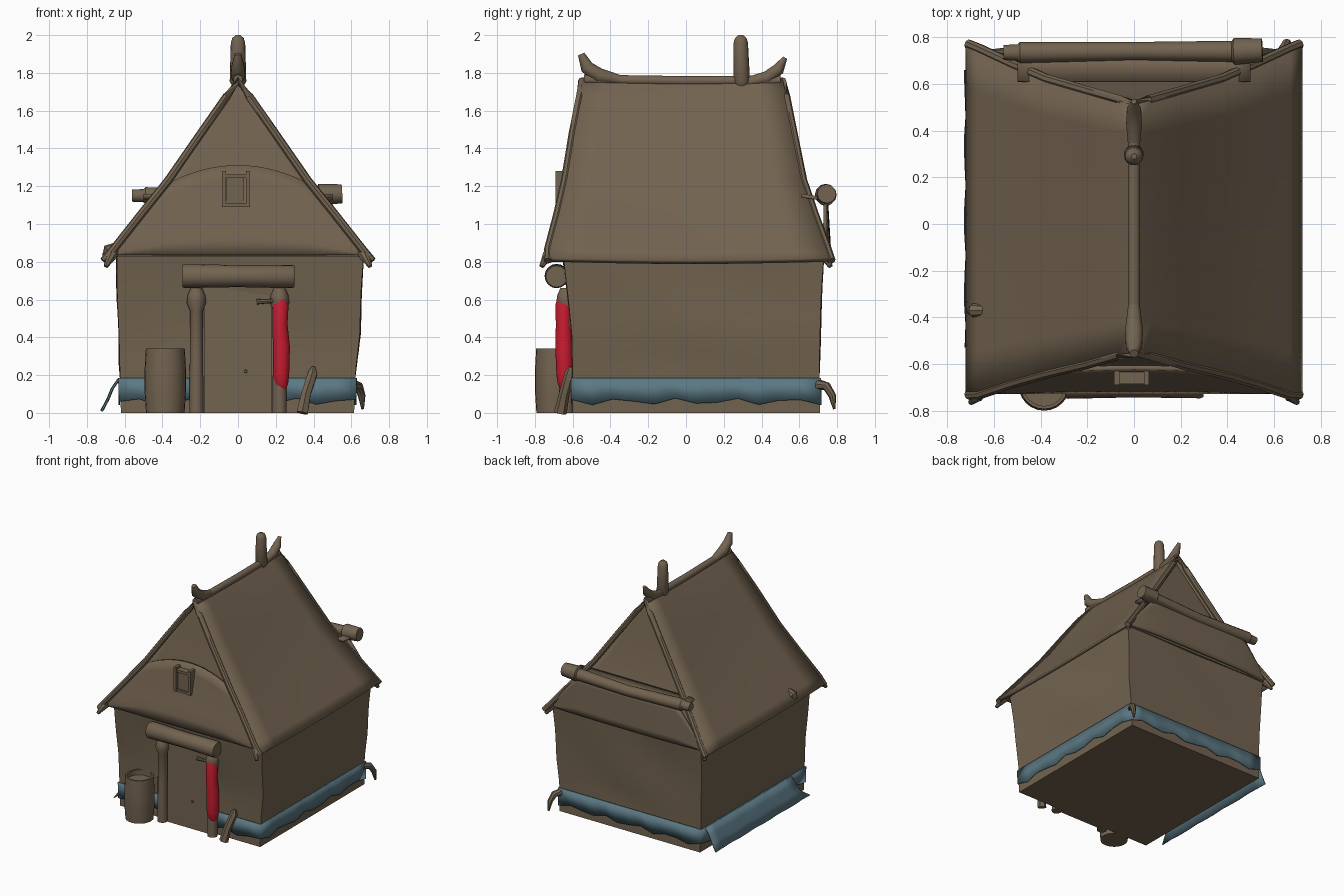
import bpy, bmesh, math
from mathutils import Vector

if "Cube" in bpy.data.objects:
    bpy.data.objects.remove(bpy.data.objects["Cube"])


def material(name, rgb):
    m = bpy.data.materials.new(name)
    m.use_nodes = True
    m.diffuse_color = (*rgb, 1)
    m.node_tree.nodes["Principled BSDF"].inputs["Base Color"].default_value = (*rgb, 1)
    return m


BROWN = material("weathered brown", (0.17, 0.125, 0.08))
BLUE = material("faded blue", (0.105, 0.19, 0.23))
RED = material("red cloth", (0.58, 0.012, 0.03))


def finish(name, bm, mat, thick=0, angle=40):
    bmesh.ops.recalc_face_normals(bm, faces=bm.faces)
    me = bpy.data.meshes.new(name)
    bm.to_mesh(me)
    bm.free()
    me.materials.append(mat)
    ob = bpy.data.objects.new(name, me)
    bpy.context.collection.objects.link(ob)
    if thick:
        mod = ob.modifiers.new("thickness", 'SOLIDIFY')
        mod.thickness = thick
        mod.offset = 0
    bpy.ops.object.select_all(action='DESELECT')
    ob.select_set(True)
    bpy.context.view_layer.objects.active = ob
    bpy.ops.object.shade_smooth_by_angle(angle=math.radians(angle))
    return ob


def skin(name, rows, mat, closed=False, caps=False, thick=0):
    """Surface through rows of points; closed joins each row into a ring."""
    bm = bmesh.new()
    vs = [[bm.verts.new(p) for p in row] for row in rows]
    n = len(vs[0])
    for a, b in zip(vs, vs[1:]):
        for i in range(n if closed else n - 1):
            j = (i + 1) % n
            bm.faces.new((a[i], a[j], b[j], b[i]))
    if caps:
        bm.faces.new(vs[0])
        bm.faces.new(vs[-1])
    return finish(name, bm, mat, thick)


def tube(name, pts, radii, mat=BROWN, sides=10):
    """Round limb along a path with a radius at each point."""
    pts = [Vector(p) for p in pts]
    rows = []
    for i, p in enumerate(pts):
        d = (pts[min(i + 1, len(pts) - 1)] - pts[max(i - 1, 0)]).normalized()
        u = d.cross(Vector((1, 0, 0)) if abs(d.x) < 0.8 else Vector((0, 1, 0))).normalized()
        v = d.cross(u)
        angles = [math.tau * k / sides for k in range(sides)]
        rows.append([p + radii[i] * (u * math.cos(a) + v * math.sin(a)) for a in angles])
    return skin(name, rows, mat, closed=True, caps=True)


def box(name, lo, hi, mat=BROWN):
    bm = bmesh.new()
    bmesh.ops.create_cube(bm, size=1)
    for v in bm.verts:
        v.co = [(a + b) / 2 + c * (b - a) for a, b, c in zip(lo, hi, v.co)]
    return finish(name, bm, mat)


def lerp(table, t, col, key=0):
    table = sorted(table, key=lambda r: r[key])
    t = max(table[0][key], min(table[-1][key], t))
    for a, b in zip(table, table[1:]):
        if t <= b[key]:
            f = (t - a[key]) / (b[key] - a[key])
            return a[col] + f * (b[col] - a[col])


# Roof section: half width, height, front y, back y
ROOF = [(0.71, 0.81, -0.73, 0.77), (0.66, 0.87, -0.73, 0.75), (0.51, 1.06, -0.68, 0.68),
        (0.37, 1.235, -0.64, 0.62), (0.20, 1.48, -0.60, 0.57), (0.06, 1.68, -0.56, 0.53),
        (0.0, 1.76, -0.55, 0.51)]
section = [(-x, z, f, b) for x, z, f, b in ROOF] + ROOF[-2::-1]
skin("thatched_roof", [[(x, f + (b - f) * t / 8, z - 0.012 * math.sin(math.pi * t / 8))
                        for t in range(9)] for x, z, f, b in section], BROWN, thick=0.03)
for side, col in (("front", 2), ("back", 3)):
    tube(side + "_roof_edge", [(r[0], r[col], r[1] - 0.005) for r in section],
         [0.022] * len(section), sides=8)
    s = -1 if col == 2 else 1
    for sx in (-1, 1):
        tube(side + "_eave_tip", [(0.64 * sx, 0.68 * s, 0.87), (0.67 * sx, 0.735 * s, 0.83),
                                  (0.70 * sx, 0.765 * s, 0.775)], [0.03, 0.028, 0.012], sides=8)

# Ridge pole, upturned ridge ends and smoke pipe
tube("ridge_pole", [(0, -0.54, 1.765), (0, 0, 1.757), (0, 0.5, 1.76)], [0.026] * 3)
tube("front_ridge_horn", [(0, -0.34, 1.76), (0, -0.46, 1.785), (0, -0.525, 1.83), (0, -0.555, 1.90)],
     [0.025, 0.04, 0.036, 0.018])
tube("back_ridge_horn", [(0, 0.32, 1.75), (0, 0.43, 1.775), (0, 0.49, 1.82), (0, 0.525, 1.88)],
     [0.025, 0.035, 0.032, 0.012])
tube("smoke_pipe", [(0, 0.295, 1.73), (0, 0.295, 1.755), (0, 0.29, 1.96), (0, 0.29, 1.985),
                    (0, 0.29, 2.0)], [0.03, 0.044, 0.038, 0.03, 0.012], sides=16)

# Walls, slightly uneven: height, left x, right x, front y, back y
LEVELS = [(0, -0.62, 0.615, -0.60, 0.71), (0.2, -0.625, 0.62, -0.60, 0.705), (0.42, -0.63, 0.645, -0.605, 0.71),
          (0.62, -0.64, 0.65, -0.625, 0.715), (0.83, -0.64, 0.665, -0.65, 0.73)]


def outline(z, grow=0, n=12):
    l, r, f, b = [lerp(LEVELS, z, c) for c in range(1, 5)]
    l, r, f, b = l - grow, r + grow, f - grow, b + grow
    corners = [(l, f), (r, f), (r, b), (l, b)]
    ring = []
    for (ax, ay), (bx, by) in zip(corners, corners[1:] + corners[:1]):
        for i in range(n):
            t = i / n
            wave = 0.006 * math.sin(math.pi * t) * math.sin(9 * z + 7 * t) if z > 0.2 else 0
            ring.append((ax + (bx - ax) * t + (wave if ax == bx else 0),
                         ay + (by - ay) * t + (wave if ay == by else 0), z))
    return ring


skin("walls", [outline(0.83 * k / 10) for k in range(11)], BROWN, closed=True, caps=True)
box("eave_board", (-0.66, -0.71, 0.825), (0.67, 0.74, 0.845))

# Painted base band with a ragged lower edge, left open behind the doorway
top, low = outline(0.185, 0.006), outline(0.06, 0.006)
low = [(x, y, 0.06 + 0.018 * math.sin(i * 2.3)) for i, (x, y, z) in enumerate(low)]
order = list(range(8, len(top))) + list(range(5))
skin("blue_base_band", [[top[i] for i in order], [low[i] for i in order]], BLUE, thick=0.008)

# Loose flared panel on the right side
flap = []
for x, z, start in ((-0.63, 0.18, -0.42), (-0.665, 0.13, -0.43), (-0.69, 0.07, -0.45), (-0.722, 0.01, -0.53)):
    flap.append([(x + 0.004 * math.sin(k * 2), start + (0.66 - start) * k / 12, z) for k in range(13)])
skin("flared_side_panel", flap, BLUE, thick=0.009)

# Gable ends: recessed triangle plus a lower hood with an arched top
for side, col, s in (("front", 2, -1), ("back", 3, 1)):
    skin(side + "_gable", [[(r[0] * k / 6, r[col] - s * 0.045, r[1] - 0.01) for k in range(-6, 7)]
                           for r in ROOF[1:]], BROWN, thick=0.01)
    rows = []
    for k in range(7):
        row = []
        for i in range(-14, 15):
            x = 0.67 * i / 14
            arch = 1.31 - 0.7 * x * x if s < 0 else 1.13
            z = 0.835 + (max(0.84, min(arch, lerp(ROOF, abs(x), 1) - 0.015)) - 0.835) * k / 6
            y = lerp(ROOF, z, 2, key=1) + 0.012 if s < 0 else 0.76 - 0.06 * (z - 0.83)
            if s > 0:
                y -= 0.03 * (abs(x) / 0.67) ** 4
            row.append((x, y, z))
        rows.append(row)
    skin(side + "_gable_hood", rows, BROWN, thick=0.02)
skin("back_hood_ledge", [[(0.5 * i / 6, y, z) for i in range(-6, 7)]
                         for y, z in ((0.745, 1.13), (0.61, 1.15))], BROWN, thick=0.02)
tube("back_beam", [(-0.56, 0.735, 1.15), (-0.5, 0.735, 1.15), (-0.49, 0.735, 1.15), (0, 0.74, 1.135),
                   (0.42, 0.74, 1.15), (0.43, 0.74, 1.155), (0.55, 0.745, 1.16)],
     [0.032, 0.035, 0.045, 0.04, 0.045, 0.058, 0.05], sides=12)

# Small gable window frame
for x in (-0.085, 0.042):
    box("window_post", (x, -0.69, 1.09), (x + 0.022, -0.62, 1.28))
for z in (1.09, 1.245):
    box("window_rail", (-0.08, -0.685, z), (0.06, -0.62, z + 0.018))
box("window_shutter", (-0.06, -0.672, 1.10), (0.03, -0.62, 1.25))

# Doorway
box("door", (-0.18, -0.628, 0), (0.18, -0.59, 0.67))
tube("door_knob", [(0.04, -0.62, 0.22), (0.04, -0.64, 0.22)], [0.01, 0.008], sides=8)
for sx in (-1, 1):
    tube("door_post", [(0.22 * sx, -0.635, z) for z in (0, 0.3, 0.54, 0.585, 0.625, 0.66)],
         [0.038, 0.035, 0.034, 0.052, 0.046, 0.03], sides=12)
tube("lintel_log", [(-0.295, -0.685, 0.725), (-0.285, -0.685, 0.725), (0, -0.685, 0.724), (0.285, -0.685, 0.722),
                    (0.298, -0.685, 0.722)], [0.058, 0.064, 0.058, 0.062, 0.056], sides=16)
tube("cloth_peg", [(0.10, -0.655, 0.588), (0.16, -0.66, 0.592), (0.25, -0.66, 0.595)], [0.014, 0.012, 0.014], sides=8)
cloth = tube("hanging_cloth", [(0.225, -0.646, 0.61), (0.225, -0.648, 0.57), (0.222, -0.648, 0.47), (0.23, -0.646, 0.35),
                               (0.228, -0.642, 0.2), (0.23, -0.642, 0.15), (0.235, -0.642, 0.125)],
             [0.034, 0.044, 0.041, 0.046, 0.044, 0.036, 0.022], RED, sides=14)

# Open barrel, leaning plank and hooks
tub = [(0.102, 0.0), (0.11, 0.12), (0.11, 0.22), (0.103, 0.34), (0.09, 0.34), (0.09, 0.30)]
skin("barrel", [[(-0.385 + r * math.cos(a), -0.69 + r * math.sin(a), z)
                 for a in (math.tau * k / 24 for k in range(24))] for r, z in tub],
     BROWN, closed=True, caps=True)
tube("leaning_stick", [(0.34, -0.665, 0), (0.36, -0.645, 0.1), (0.395, -0.615, 0.21), (0.40, -0.61, 0.245)],
     [0.034, 0.028, 0.028, 0.01], sides=6)
tube("corner_hook", [(0.61, 0.70, 0.15), (0.64, 0.745, 0.14), (0.655, 0.775, 0.09), (0.66, 0.785, 0.02)],
     [0.028, 0.024, 0.02, 0.007], sides=8)
tube("eave_knob", [(-0.64, -0.37, 0.88), (-0.69, -0.37, 0.86), (-0.71, -0.37, 0.83)], [0.025, 0.03, 0.012], sides=8)
